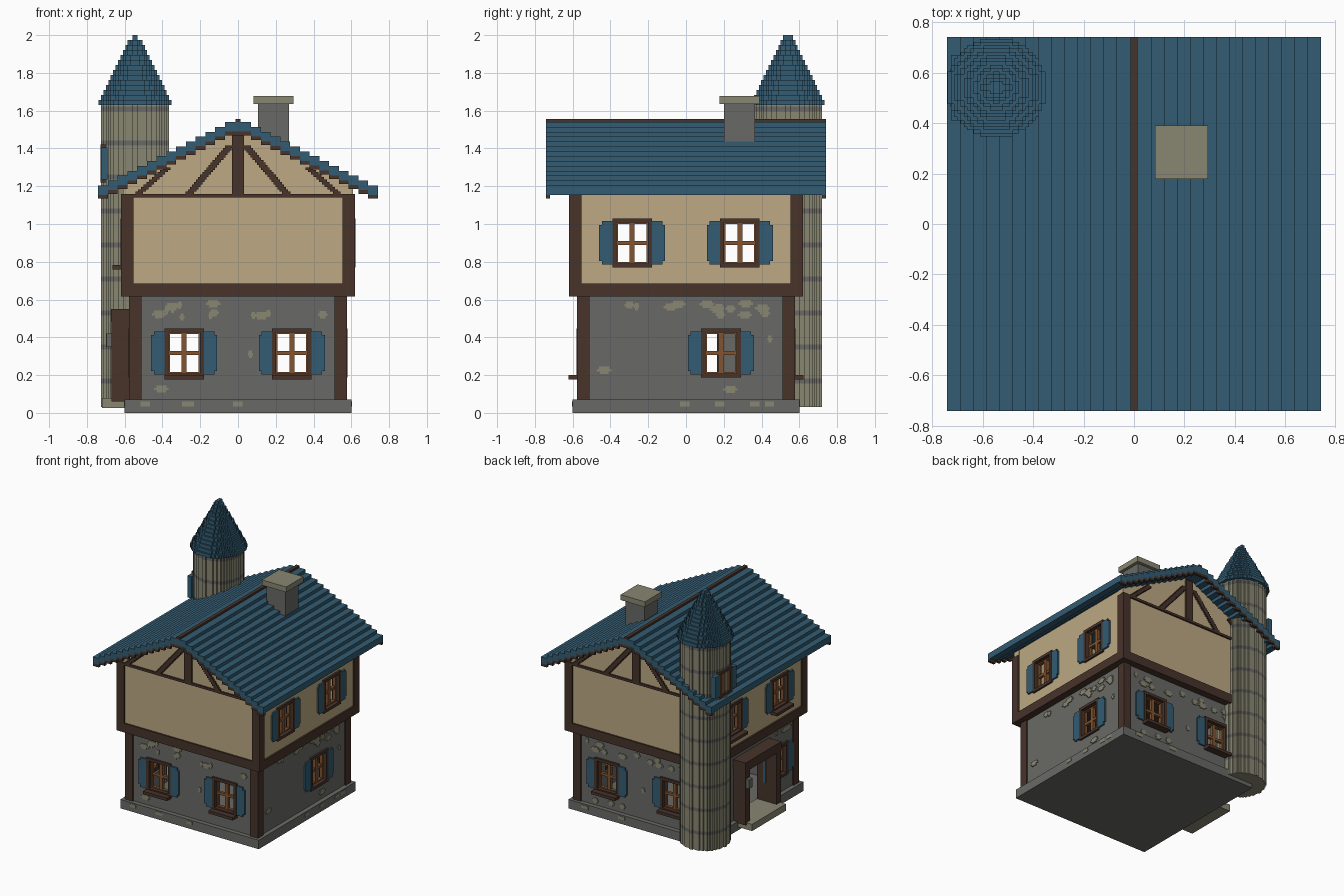
import bpy, bmesh, math, random

random.seed(4)
V = 0.0129                       # block size
cube = bpy.data.objects.get("Cube")
if cube:
    bpy.data.objects.remove(cube, do_unlink=True)


def material(name, code):
    rgb = [int(code[i:i + 2], 16) / 255 for i in range(0, 6, 2)]
    col = [((c + 0.055) / 1.055) ** 2.4 for c in rgb] + [1]
    m = bpy.data.materials.new(name)
    m.use_nodes = True
    m.diffuse_color = col
    bsdf = next(n for n in m.node_tree.nodes if n.type == 'BSDF_PRINCIPLED')
    bsdf.inputs['Base Color'].default_value = col
    return m


STONE = material("grey stone", "696966")
PALE = material("pale stone", "898772")
TIMBER = material("dark timber", "47332a")
PLASTER = material("cream plaster", "bda984")
BLUE = material("blue paint", "335c72")
WOOD = material("window wood", "81532f")

parts = {}


def prism(name, mat, pts, axis, a, b):
    """Extrude a 2D outline along y or z from a to b into the named part."""
    bm = parts.setdefault(name, (bmesh.new(), mat))[0]
    place = (lambda p, t: (p[0], t, p[1])) if axis == 'y' else (lambda p, t: (p[0], p[1], t))
    lo = [bm.verts.new(place(p, a)) for p in pts]
    hi = [bm.verts.new(place(p, b)) for p in pts]
    faces = [bm.faces.new(lo), bm.faces.new(hi)]
    for i in range(len(pts)):
        j = (i + 1) % len(pts)
        faces.append(bm.faces.new((lo[i], lo[j], hi[j], hi[i])))
    bmesh.ops.recalc_face_normals(bm, faces=faces)


def box(name, mat, x0, x1, y0, y1, z0, z1):
    prism(name, mat, [(x0, y0), (x1, y0), (x1, y1), (x0, y1)], 'z', z0, z1)


def side_box(name, mat, side, u0, u1, d0, d1, z0, z1, shift=0):
    """Box on one side of the house: u along the wall, d outward."""
    if side in ("left", "front"):
        d0, d1 = -d1, -d0
    if side in ("front", "back"):
        box(name, mat, u0, u1, d0, d1, z0, z1)
    else:
        box(name, mat, d0 + shift, d1 + shift, u0, u1, z0, z1)


def wall(name, mat, side, half, d0, d1, z0, z1, holes):
    u = -half
    for a, b, c, d in sorted(holes):
        side_box(name, mat, side, u, a, d0, d1, z0, z1)
        side_box(name, mat, side, a, b, d0, d1, z0, c)
        side_box(name, mat, side, a, b, d0, d1, d, z1)
        u = b
    side_box(name, mat, side, u, half, d0, d1, z0, z1)


def ring(name, mat, side, a, b, c, d, t, d0, d1):
    side_box(name, mat, side, a, a + t, d0, d1, c, d)
    side_box(name, mat, side, b - t, b, d0, d1, c, d)
    side_box(name, mat, side, a + t, b - t, d0, d1, c, c + t)
    side_box(name, mat, side, a + t, b - t, d0, d1, d - t, d)


def window(tag, side, u, z, face, sill):
    """Frame, crossbars, shutters and sill around an opening centred on u, z."""
    w, h, t = 0.105, 0.13, 0.022
    ring(tag + "_window_frames", TIMBER, side, u - w, u + w, z - h, z + h, t, face - 0.05, face + 0.015)
    ring(tag + "_window_sashes", WOOD, side, u - w + t, u + w - t, z - h + t, z + h - t, 0.008, face - 0.04, face - 0.015)
    side_box(tag + "_window_sashes", WOOD, side, u - V, u + V, face - 0.04, face - 0.015, z - h + t, z + h - t)
    side_box(tag + "_window_sashes", WOOD, side, u - w + t, u + w - t, face - 0.038, face - 0.017, z - 0.01, z + 0.01)
    for s in (-1, 1):
        for far, tall in ((0.175, 0.095), (0.16, 0.115)):
            a, b = sorted((u + s * w, u + s * far))
            side_box(tag + "_shutters", BLUE, side, a, b, face - 0.01, face + V, z - tall, z + tall)
    if sill:
        side_box(tag + "_window_sills", TIMBER, side, u - w, u + w, face - 0.02, face + 0.058, z - h - 0.01, z - h + V)


def hole(u, z):
    return (u - 0.1, u + 0.1, z - 0.125, z + 0.125)


SIDES = ("front", "back", "left", "right")

# Stone base, ground floor walls and their windows
box("base", STONE, -0.6, 0.6, -0.6, 0.6, 0, 0.07)
LOW, HIGH = 0.317, 0.9
low_windows = {"front": (-0.285, 0.285), "back": (-0.285, 0.285), "right": (0.185,), "left": (-0.335,)}
for side in SIDES:
    holes = [hole(u, LOW) for u in low_windows[side]]
    if side == "left":
        holes.append((-0.18, 0.18, 0.07, 0.5))
    wall("ground_walls", STONE, side, 0.565 if side in ("front", "back") else 0.5, 0.5, 0.565, 0.07, 0.615, holes)
    for u in low_windows[side]:
        window("ground", side, u, LOW, 0.565, side in ("front", "back"))

# Pale stones scattered in the grey walls
for side in SIDES:
    made = 0
    while made < 16:
        u, z = random.uniform(-0.46, 0.46), random.choice((random.uniform(0.1, 0.58), random.uniform(0.5, 0.58)))
        blocked = any(abs(u - w) < 0.21 and abs(z - LOW) < 0.18 for w in low_windows[side])
        if blocked or (side == "left" and abs(u) < 0.27):
            continue
        made += 1
        wide = random.randint(1, 3) * V
        for row, part in enumerate((0.6, 1, 0.7)):
            zz = z + (row - 1.5) * V
            side_box("pale_stones", PALE, side, u - wide * part, u + wide * part, 0.56, 0.571, zz, zz + V)
    for k in range(4):
        u = random.uniform(-0.55, 0.5)
        side_box("pale_stones", PALE, side, u, u + 0.05, 0.595, 0.603, 0.035, 0.06)

# Timber corner posts and overhanging floor
for sx in (-1, 1):
    for sy in (-1, 1):
        for tag, out, width, z0, z1 in (("ground_posts", 0.577, 0.067, 0.07, 0.615), ("upper_posts", 0.62, 0.066, 0.685, 1.155)):
            xs, ys = sorted((sx * out, sx * (out - width))), sorted((sy * out, sy * (out - width)))
            box(tag, TIMBER, *xs, *ys, z0, z1)
box("floor_beam", TIMBER, -0.62, 0.62, -0.62, 0.62, 0.615, 0.685)

# Plaster upper walls
for side in ("left", "right"):
    wall("upper_walls", PLASTER, side, 0.55, 0.55, 0.607, 0.685, 1.2, [hole(u, HIGH) for u in (-0.285, 0.285)])
    for u in (-0.285, 0.285):
        window("upper", side, u, HIGH, 0.607, side == "left")

# Gable walls with half-timbering
gable = [(-0.61, 0.685), (0.61, 0.685), (0.61, 1.2), (0, 1.51), (-0.61, 1.2)]
prism("gable_walls", PLASTER, gable, 'y', -0.607, -0.55)
prism("gable_walls", PLASTER, gable, 'y', 0.55, 0.607)


def strut(side, u0, z0, u1, z1, width):
    n = round((z1 - z0) / V)
    for i in range(n):
        u = u0 + (u1 - u0) * (i + 0.5) / n
        side_box("gable_struts", TIMBER, side, u - width / 2, u + width / 2, 0.59, 0.62, z0 + i * V, z0 + (i + 1) * V)


for side in ("front", "back"):
    side_box("gable_beams", TIMBER, side, -0.62, 0.62, 0.59, 0.62, 1.14, 1.158)
    side_box("gable_beams", TIMBER, side, -0.032, 0.032, 0.59, 0.621, 1.158, 1.48)
    for s in (-1, 1):
        strut(side, s * 0.26, 1.158, s * 0.04, 1.41, 0.045)
        strut(side, s * 0.53, 1.158, s * 0.37, 1.30, 0.04)

# Stepped roof
RUN, RISE, STEPS = 0.0517, 0.0258, 14


def stairs(drop):
    right = []
    for i in range(STEPS):
        z = 1.204 + i * RISE - drop
        right += [(0.741 - i * RUN, z), (0.741 - (i + 1) * RUN, z)]
    return right + [(-x, z) for x, z in reversed(right)]


prism("roof", BLUE, stairs(0) + stairs(0.05)[::-1], 'y', -0.741, 0.741)
for y0, y1 in ((-0.741, -0.72), (0.72, 0.741)):
    prism("verge_boards", TIMBER, stairs(0.05) + stairs(0.07)[::-1], 'y', y0, y1)
box("ridge", TIMBER, -V, V, -0.741, 0.741, 1.5, 1.556)

# Chimney
box("chimney", STONE, 0.106, 0.27, 0.2, 0.365, 1.36, 1.635)
box("chimney_cap", PALE, 0.083, 0.294, 0.178, 0.39, 1.635, 1.677)

# Round corner tower made of block rings
TX, TY = -0.545, 0.54


def disc(name, mat, radius, z0, z1):
    n = max(1, round(radius / V))
    right = []
    for j in range(-n, n):
        y = (j + 0.5) * V
        w = max(1, round(math.sqrt(max(0, radius ** 2 - y * y)) / V)) * V
        right += [(TX + w, TY + j * V), (TX + w, TY + (j + 1) * V)]
    left = [(2 * TX - x, y) for x, y in reversed(right)]
    prism(name, mat, right + left, 'z', z0, z1)


z = 0.03
for k in range(9):
    band = 0.155 + k * 0.18
    disc("tower_shaft", PALE, 0.175, z, band)
    disc("tower_bands", STONE, 0.175, band, band + 2 * V)
    z = band + 2 * V
disc("tower_shaft", PALE, 0.175, z, 1.632)
for k in range(14):
    disc("tower_roof", BLUE, 0.198 - k * 0.0137, 1.63 + k * 0.0264, 1.63 + (k + 1) * 0.0264)

# Tower window on the outer side
ring("tower_window_frame", TIMBER, "left", TY - 0.075, TY + 0.075, 1.22, 1.42, 0.022, 0.67, 0.727)
box("tower_window_pane", WOOD, -0.723, -0.7, TY - 0.055, TY + 0.055, 1.24, 1.4)
for s in (-1, 1):
    ys = sorted((TY + s * 0.075, TY + s * 0.13))
    box("tower_shutters", BLUE, -0.725, -0.69, *ys, 1.235, 1.405)

# Doorway with timber porch, step and lantern
for s in (-1, 1):
    ys = sorted((s * 0.165, s * 0.22))
    box("door_jambs", TIMBER, -0.67, -0.5, *ys, 0.06, 0.48)
box("door_lintel", TIMBER, -0.672, -0.5, -0.222, 0.222, 0.48, 0.55)
box("door_step", PALE, -0.72, -0.5, -0.21, 0.21, 0.025, 0.078)
box("lantern", STONE, -0.695, -0.67, 0.17, 0.215, 0.35, 0.42)

for name, (bm, mat) in parts.items():
    mesh = bpy.data.meshes.new(name)
    bm.to_mesh(mesh)
    bm.free()
    mesh.materials.append(mat)
    bpy.context.scene.collection.objects.link(bpy.data.objects.new(name, mesh))
